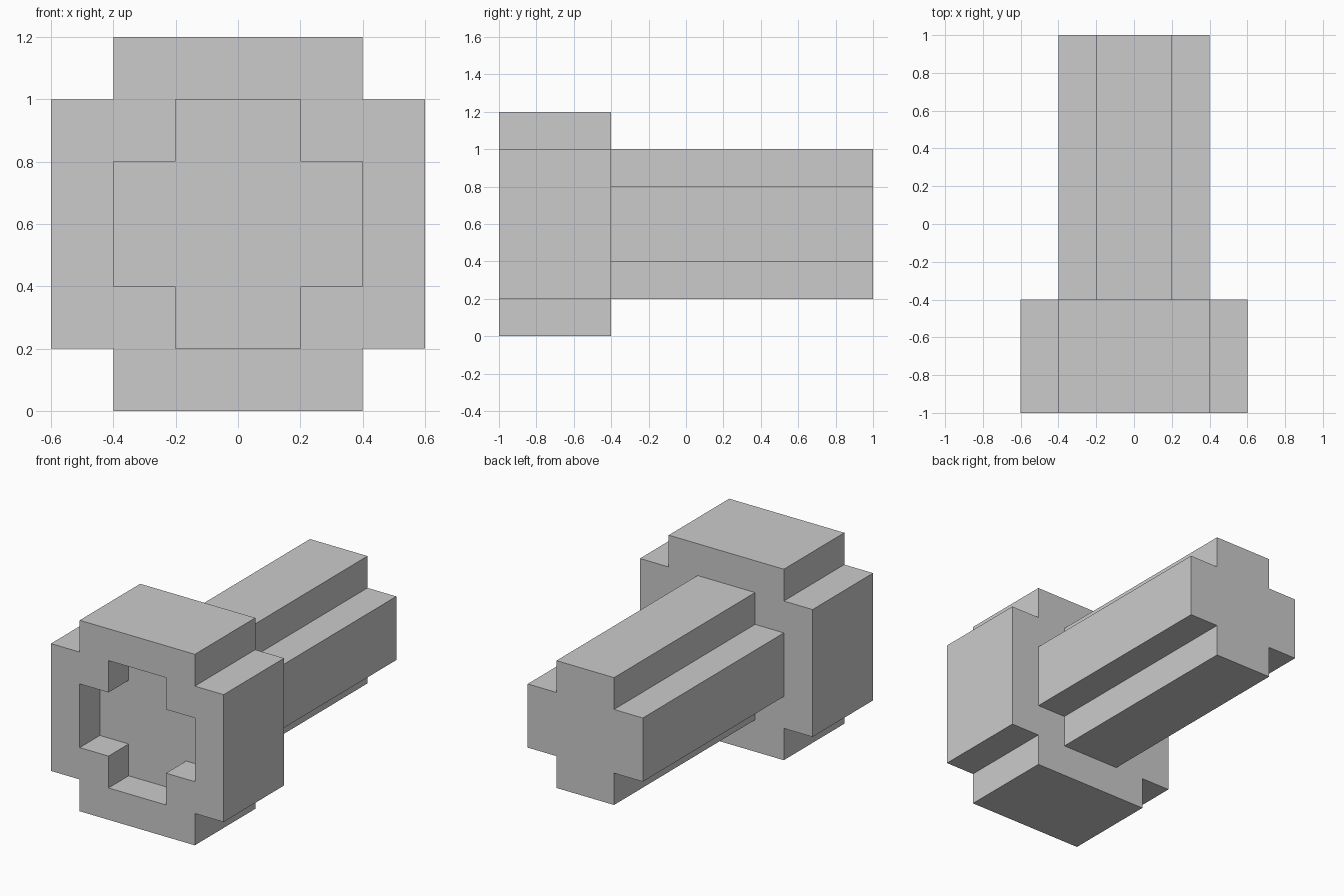
import bpy
import bmesh

if "Cube" in bpy.data.objects:
    bpy.data.objects.remove(bpy.data.objects["Cube"])

CENTRE_Z = 0.6


def cross_ring(bm, y, outer, inner):
    """Twelve-cornered cross outline in the XZ plane at depth y."""
    pts = []
    x_dir = (1, 0)
    for _ in range(4):
        u, v = x_dir, (-x_dir[1], x_dir[0])
        for a, b in ((outer, inner), (inner, inner), (inner, outer)):
            pts.append((a * u[0] + b * v[0], a * u[1] + b * v[1]))
        x_dir = v
    return [bm.verts.new((x, y, CENTRE_Z + z)) for x, z in pts]


def loft(name, sections):
    """Skin a run of cross outlines and close both ends."""
    bm = bmesh.new()
    rings = [cross_ring(bm, *s) for s in sections]
    for r0, r1 in zip(rings, rings[1:]):
        for i in range(12):
            j = (i + 1) % 12
            bm.faces.new((r0[i], r0[j], r1[j], r1[i]))
    bm.faces.new(rings[0])
    bm.faces.new(rings[-1])
    bmesh.ops.recalc_face_normals(bm, faces=bm.faces)
    mesh = bpy.data.meshes.new(name)
    bm.to_mesh(mesh)
    bm.free()
    obj = bpy.data.objects.new(name, mesh)
    bpy.context.collection.objects.link(obj)
    return obj


HEAD = (0.6, 0.4)
SHAFT = (0.4, 0.2)

# Watertight head and shaft, with a shallow socket in the front
loft("bolt_head_and_shaft", [
    (-0.8, *SHAFT),   # socket floor
    (-1.0, *SHAFT),   # socket rim
    (-1.0, *HEAD),    # head front
    (-0.4, *HEAD),    # head back
    (-0.4, *SHAFT),   # shaft root
    (1.0, *SHAFT),    # shaft end
])
